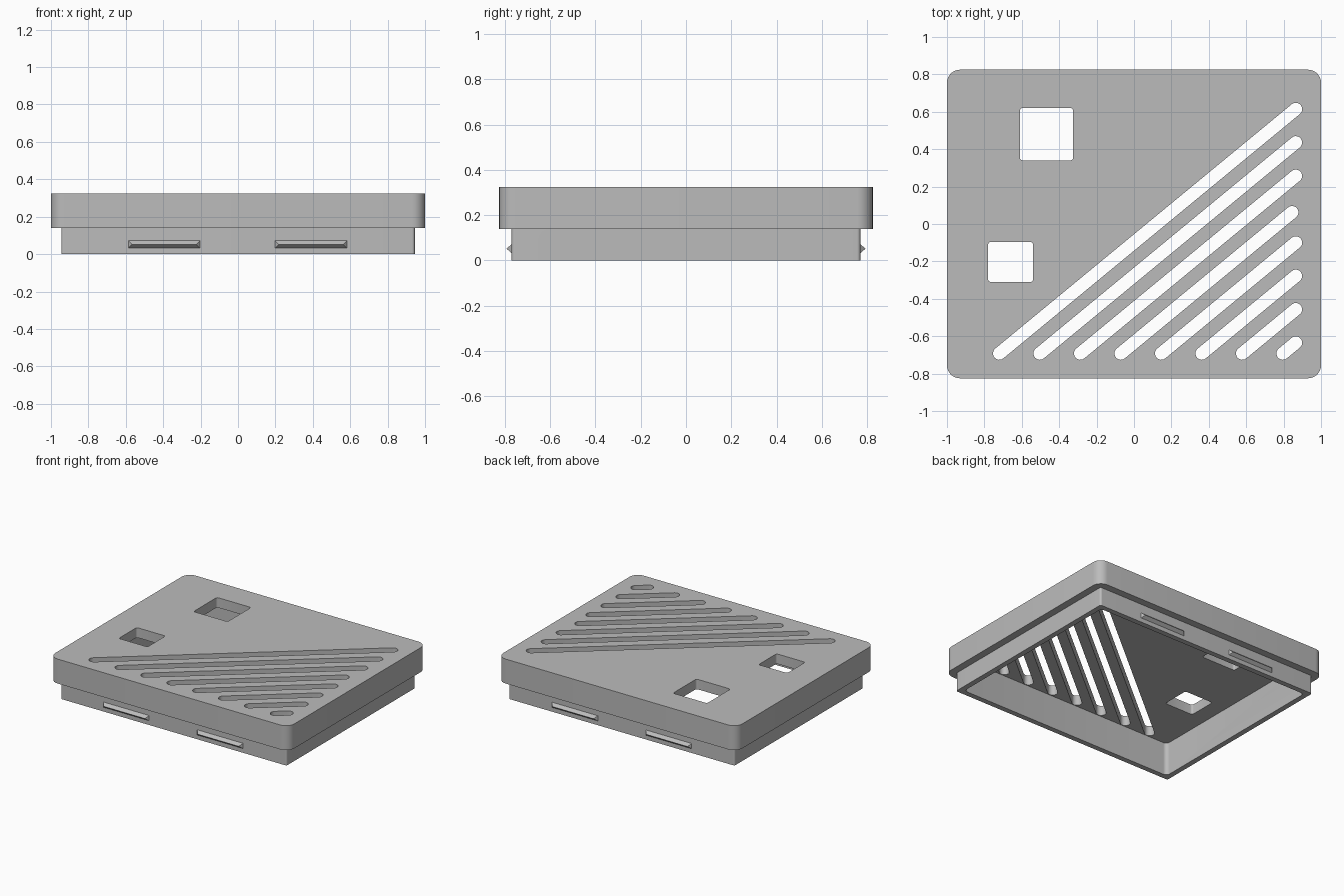
import bpy
import bmesh
from math import pi, cos, sin, atan2, radians
from mathutils import Vector, Matrix

if "Cube" in bpy.data.objects:
    bpy.data.objects.remove(bpy.data.objects["Cube"], do_unlink=True)

grey = bpy.data.materials.new("matte_grey")
grey.use_nodes = True
grey.diffuse_color = (0.5, 0.5, 0.5, 1)
grey.node_tree.nodes["Principled BSDF"].inputs["Base Color"].default_value = (0.5, 0.5, 0.5, 1)


def rounded_rect(x0, x1, y0, y1, r, steps=8):
    corners = [(x1 - r, y1 - r), (x0 + r, y1 - r), (x0 + r, y0 + r), (x1 - r, y0 + r)]
    return [(cx + r * cos(a), cy + r * sin(a))
            for q, (cx, cy) in enumerate(corners)
            for a in [(q + i / steps) * pi / 2 for i in range(steps + 1)]]


def slot(start, end, r, steps=12):
    a0 = atan2(end[1] - start[1], end[0] - start[0])
    return [(c[0] + r * cos(a), c[1] + r * sin(a))
            for c, base in ((end, a0 - pi / 2), (start, a0 + pi / 2))
            for a in [base + pi * i / steps for i in range(steps + 1)]]


def prisms(name, outlines, z0, z1, matrix=None):
    """One object made of vertical prisms over closed outlines."""
    bm = bmesh.new()
    for pts in outlines:
        face = bm.faces.new([bm.verts.new((x, y, z0)) for x, y in pts])
        out = bmesh.ops.extrude_face_region(bm, geom=[face])
        top = [v for v in out["geom"] if isinstance(v, bmesh.types.BMVert)]
        bmesh.ops.translate(bm, verts=top, vec=(0, 0, z1 - z0))
    if matrix:
        bm.transform(matrix)
    bmesh.ops.recalc_face_normals(bm, faces=bm.faces)
    return finish(name, bm)


def finish(name, bm):
    mesh = bpy.data.meshes.new(name)
    bm.to_mesh(mesh)
    bm.free()
    mesh.materials.append(grey)
    obj = bpy.data.objects.new(name, mesh)
    bpy.context.collection.objects.link(obj)
    return obj


def boolean(obj, other, operation):
    mod = obj.modifiers.new(operation, "BOOLEAN")
    mod.operation, mod.object, mod.solver = operation, other, "EXACT"
    bpy.context.view_layer.update()
    done = bpy.data.meshes.new_from_object(obj.evaluated_get(bpy.context.evaluated_depsgraph_get()))
    obj.modifiers.clear()
    obj.data = done
    bpy.data.objects.remove(other, do_unlink=True)


LID_Z, CEILING_Z, TOP_Z = 0.14, 0.25, 0.325

# Lid and the skirt below it, with arched openings through both sides
cover = prisms("cover", [rounded_rect(-1, 1, -0.825, 0.825, 0.07)], LID_Z, TOP_Z)
skirt = prisms("skirt", [rounded_rect(-0.945, 0.945, -0.77, 0.77, 0.015)], 0, 0.2)
along_x = Matrix(((0, 0, 1, 0), (1, 0, 0, 0), (0, 1, 0, 0), (0, 0, 0, 1)))
arch = prisms("arch_cutter", [rounded_rect(-0.65, 0.65, -0.2, LID_Z + 0.002, 0.06)], -1.2, 1.2, along_x)
boolean(skirt, arch, "DIFFERENCE")
boolean(cover, skirt, "UNION")

# Hollow underside
cavity = prisms("cavity_cutter", [rounded_rect(-0.905, 0.905, -0.73, 0.73, 0.03)], -0.1, CEILING_Z)
boolean(cover, cavity, "DIFFERENCE")

# Diagonal vents and two square windows through the top
openings = [rounded_rect(-0.61, -0.325, 0.34, 0.62, 0.015, 4),
            rounded_rect(-0.78, -0.54, -0.31, -0.095, 0.015, 4)]
for i in range(8):
    x = -0.72 + 0.2165 * i
    end = 0.845 if i == 3 else 0.865
    openings.append(slot((x, -0.692), (end, -0.692 + 0.824 * (end - x)), 0.034))
boolean(cover, prisms("opening_cutter", openings, 0.2, 0.4), "DIFFERENCE")

# Wedge-shaped snap tabs on the front and back
tabs = []
for side, y_sign in (("front", -1), ("back", 1)):
    for hand, x in (("right", -0.395), ("left", 0.39)):
        bm = bmesh.new()
        base = [bm.verts.new((x + sx * 0.196, y_sign * 0.765, 0.052 + sz * 0.024))
                for sx, sz in ((-1, -1), (1, -1), (1, 1), (-1, 1))]
        ridge = [bm.verts.new((x + sx * 0.172, y_sign * 0.793, 0.052)) for sx in (-1, 1)]
        bmesh.ops.convex_hull(bm, input=base + ridge)
        bmesh.ops.dissolve_limit(bm, angle_limit=0.01, verts=bm.verts, edges=bm.edges)
        bmesh.ops.recalc_face_normals(bm, faces=bm.faces)
        tabs.append(finish(f"{side}_{hand}_tab", bm))

# Smooth the rounded corners, keep the edges crisp
bpy.ops.object.select_all(action="DESELECT")
cover.select_set(True)
bpy.context.view_layer.objects.active = cover
bpy.ops.object.shade_smooth_by_angle(angle=radians(30))
